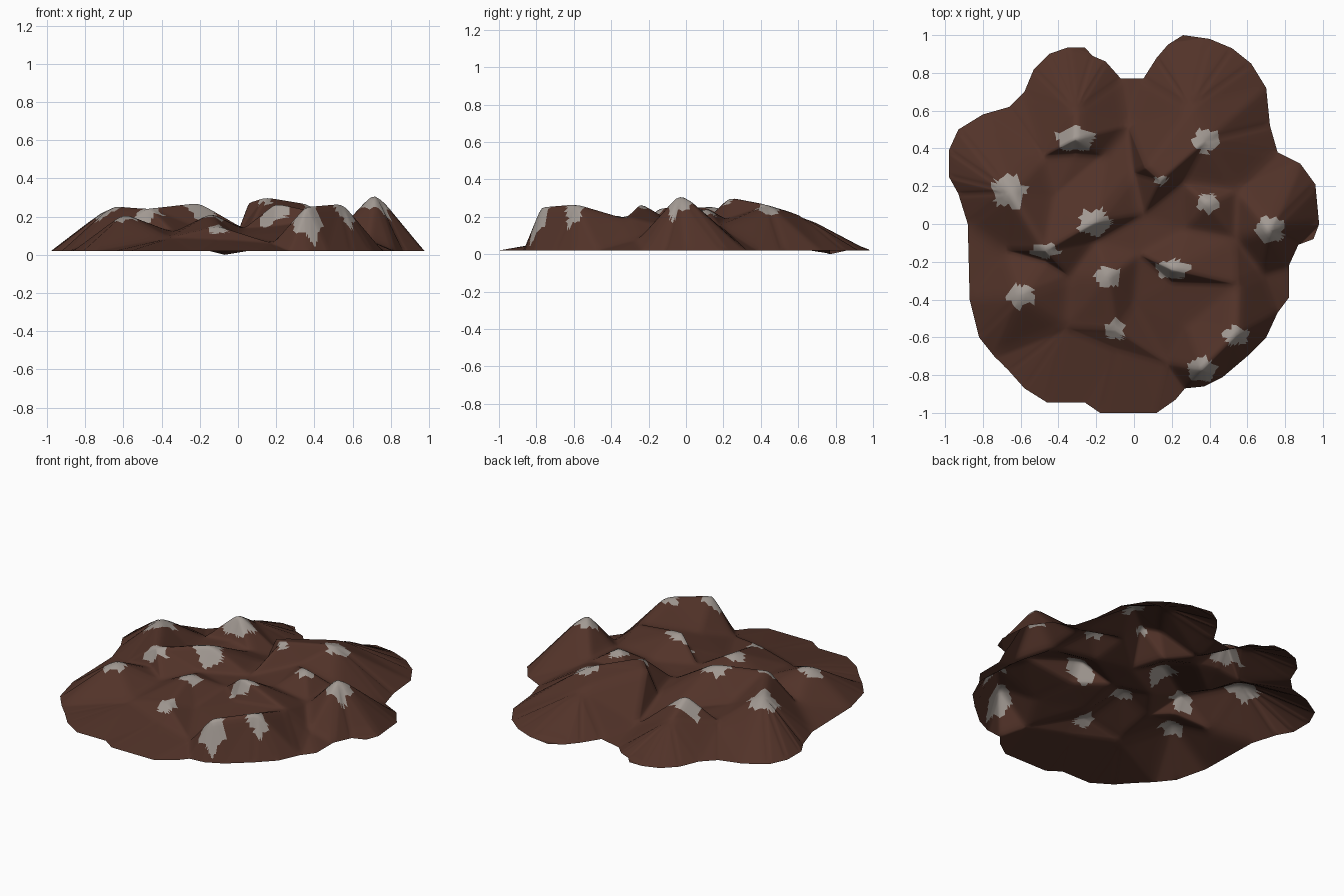
import bpy, bmesh, math
from mathutils import Vector
from mathutils.geometry import delaunay_2d_cdt


def material(name, rgb):
    m = bpy.data.materials.new(name)
    m.diffuse_color = (*rgb, 1)
    return m


rock = material("brown rock", (0.085, 0.033, 0.022))
snow = material("grey snow", (0.36, 0.32, 0.29))

# Shoreline outline, clockwise from the back
outline = [
    (0.26, 1.0), (0.40, 0.98), (0.52, 0.93), (0.62, 0.85), (0.70, 0.72), (0.72, 0.52),
    (0.76, 0.38), (0.88, 0.32), (0.96, 0.21), (0.98, 0.0), (0.95, -0.08), (0.87, -0.11),
    (0.82, -0.22), (0.82, -0.39), (0.76, -0.47), (0.70, -0.60), (0.60, -0.70), (0.47, -0.81),
    (0.37, -0.86), (0.27, -0.87), (0.22, -0.93), (0.12, -1.0), (-0.18, -1.0), (-0.26, -0.945),
    (-0.46, -0.945), (-0.58, -0.87), (-0.66, -0.78), (-0.74, -0.70), (-0.82, -0.60),
    (-0.87, -0.40), (-0.88, 0.0), (-0.93, 0.16), (-0.98, 0.25), (-0.98, 0.39), (-0.93, 0.50),
    (-0.80, 0.58), (-0.66, 0.62), (-0.58, 0.70), (-0.53, 0.82), (-0.45, 0.90), (-0.35, 0.935),
    (-0.26, 0.935), (-0.22, 0.89), (-0.15, 0.86), (-0.07, 0.77), (0.05, 0.77), (0.12, 0.88),
    (0.18, 0.95)]

# Snowy peaks: x, y, height, snow half width, snow half depth
peaks = [
    (-0.31, 0.45, 0.275, 0.10, 0.065), (-0.66, 0.17, 0.265, 0.09, 0.085),
    (-0.21, 0.01, 0.28, 0.085, 0.07), (-0.47, -0.14, 0.25, 0.075, 0.04),
    (-0.60, -0.38, 0.22, 0.075, 0.06), (-0.14, -0.28, 0.22, 0.07, 0.055),
    (-0.10, -0.56, 0.15, 0.055, 0.055), (0.20, -0.24, 0.275, 0.085, 0.05),
    (0.14, 0.23, 0.305, 0.035, 0.025), (0.39, 0.11, 0.25, 0.055, 0.05),
    (0.38, 0.44, 0.265, 0.068, 0.062), (0.72, -0.03, 0.335, 0.075, 0.07),
    (0.54, -0.59, 0.28, 0.07, 0.05), (0.36, -0.77, 0.265, 0.075, 0.065)]

# Valleys and ridges: x, y, height
lows = [
    (-0.48, 0.36, 0.12), (-0.31, 0.37, 0.13), (-0.16, 0.36, 0.11), (-0.03, 0.52, 0.04),
    (0.0, 0.27, 0.12), (0.05, 0.05, 0.13), (-0.42, 0.14, 0.13), (-0.20, -0.09, 0.14),
    (0.27, -0.03, 0.15), (0.26, 0.22, 0.19), (0.55, 0.18, 0.15), (0.54, -0.08, 0.14),
    (-0.34, -0.28, 0.12), (-0.68, -0.14, 0.09), (0.0, -0.42, 0.10), (0.2, -0.31, 0.15),
    (0.28, -0.55, 0.12), (0.55, -0.32, 0.20), (0.68, -0.26, 0.08), (-0.36, -0.55, 0.09),
    (-0.10, -0.66, 0.08), (0.18, -0.74, 0.06), (-0.47, -0.20, 0.14), (0.06, 0.30, 0.28),
    (0.30, 0.62, 0.21), (-0.31, 0.60, 0.18), (0.03, -0.16, 0.14)]

# Triangulate the control points inside the outline
pts = [(x, y, 0.02) for x, y in outline] + [p[:3] for p in peaks] + lows
n = len(outline)
edges = [(i, (i + 1) % n) for i in range(n)]
co, _, faces, orig, _, _ = delaunay_2d_cdt([Vector(p[:2]) for p in pts], edges, [], 1, 1e-5)

bm = bmesh.new()
verts = [bm.verts.new((c.x, c.y, pts[o[0]][2] if o else 0.02)) for c, o in zip(co, orig)]
for f in faces:
    bm.faces.new([verts[i] for i in f])
# Small dip at the back notch
for v in bm.verts:
    if abs(v.co.x + 0.07) < 0.01 and abs(v.co.y - 0.77) < 0.01:
        v.co.z = 0.0

# Refine and gently round the creases, keeping the outline fixed
bmesh.ops.subdivide_edges(bm, edges=bm.edges[:], cuts=9, use_grid_fill=True)
bmesh.ops.triangulate(bm, faces=bm.faces[:])
inner = [v for v in bm.verts if not v.is_boundary]
for _ in range(3):
    bmesh.ops.smooth_vert(bm, verts=inner, factor=0.5, use_axis_z=True)
bmesh.ops.recalc_face_normals(bm, faces=bm.faces[:])
if sum(f.normal.z for f in bm.faces) < 0:
    bmesh.ops.reverse_faces(bm, faces=bm.faces[:])

# Snow caps: ragged ellipses round each peak
for f in bm.faces:
    c = f.calc_center_median()
    for i, (x, y, z, a, b) in enumerate(peaks):
        dx, dy = (c.x - x) / a, (c.y - y) / b
        if math.hypot(dx, dy) < 1 + 0.12 * math.sin(5 * math.atan2(dy, dx) + i):
            f.material_index = 1
    f.smooth = True

mesh = bpy.data.meshes.new("mountain_terrain")
bm.to_mesh(mesh)
bm.free()
mesh.materials.append(rock)
mesh.materials.append(snow)
terrain = bpy.data.objects.new("mountain_terrain", mesh)
bpy.context.collection.objects.link(terrain)
